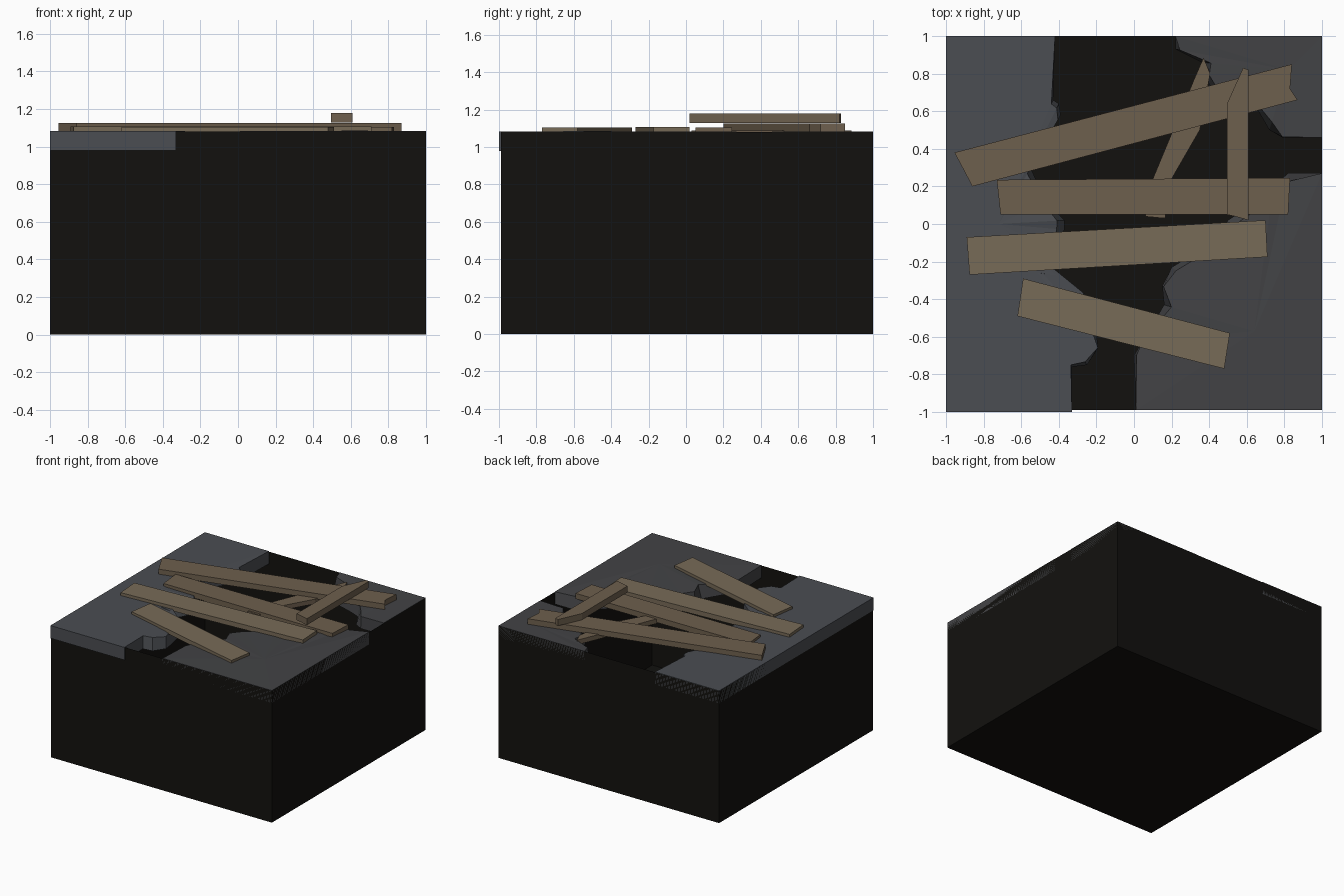
import bpy, bmesh, random
from mathutils import Vector

if "Cube" in bpy.data.objects:
    bpy.data.objects.remove(bpy.data.objects["Cube"])

random.seed(4)


def material(name, rgb):
    m = bpy.data.materials.new(name)
    m.diffuse_color = (*rgb, 1)
    m.use_nodes = True
    m.node_tree.nodes["Principled BSDF"].inputs["Base Color"].default_value = m.diffuse_color
    return m


DARK = material("pit_dark", (0.006, 0.0055, 0.0045))
STONE = material("stone_grey", (0.07, 0.075, 0.085))
STONE_DARK = material("stone_brown_grey", (0.055, 0.056, 0.06))
WOOD = material("wood", (0.185, 0.145, 0.095))
WOOD_DARK = material("wood_dark", (0.155, 0.115, 0.075))


def finish(name, bm, mat):
    bmesh.ops.recalc_face_normals(bm, faces=bm.faces)
    me = bpy.data.meshes.new(name)
    bm.to_mesh(me)
    bm.free()
    me.materials.append(mat)
    ob = bpy.data.objects.new(name, me)
    bpy.context.collection.objects.link(ob)
    return ob


def prism(name, outline, z0, z1, mat, peak=None, chip=0.0):
    """Closed slab; with a peak, the top is a fan of flat facets and inner rims are chipped."""
    bm = bmesh.new()
    low = [bm.verts.new((x, y, z0)) for x, y in outline]
    high = []
    for x, y in outline:
        p, z = Vector((x, y)), z1
        if chip and max(abs(x), abs(y)) < 0.98:
            p += (Vector(peak[:2]) - p).normalized() * random.uniform(0, chip)
            z -= random.uniform(0, 0.015)
        high.append(bm.verts.new((p.x, p.y, z)))
    n = len(outline)
    for i in range(n):
        j = (i + 1) % n
        bm.faces.new((low[i], low[j], high[j], high[i]))
    bm.faces.new(low[::-1])
    if peak:
        c = bm.verts.new(peak)
        for i in range(n):
            bm.faces.new((high[i], high[(i + 1) % n], c))
    else:
        bm.faces.new(high)
    return finish(name, bm, mat)


# Deep pit: box with floor and four walls, open at the top
bm = bmesh.new()
bmesh.ops.create_cube(bm, size=1)
for v in bm.verts:
    v.co = (v.co.x * 2, v.co.y * 1.99 + 0.005, (v.co.z + 0.5) * 1.08)
top = [f for f in bm.faces if f.calc_center_median().z > 1.07]
bmesh.ops.delete(bm, geom=top, context='FACES_ONLY')
finish("pit_walls", bm, DARK)

# Broken stone floor around the opening
prism("left_stone_floor",
      [(-1, -1), (-.33, -1), (-.33, -.76), (-.25, -.75), (-.19, -.66), (-.2, -.58),
       (-.24, -.39), (-.35, -.3), (-.54, -.26), (-.42, -.14), (-.37, -.03), (-.37, .02),
       (-.47, .12), (-.55, .3), (-.5, .47), (-.39, .58), (-.4, .64), (-.43, .66),
       (-.42, 1), (-1, 1)],
      0.98, 1.084, STONE, peak=(-.72, .0, 1.084), chip=0.05)
prism("right_stone_floor",
      [(.01, -.99), (1, -.99), (1, .27), (.82, .27), (.74, .2), (.62, .1), (.5, .02),
       (.42, -.1), (.2, -.23), (.15, -.33), (.16, -.43), (.04, -.63), (0, -.7)],
      0.98, 1.082, STONE_DARK, peak=(.64, -.57, 1.085), chip=0.05)
prism("back_stone_floor",
      [(.22, 1), (.22, .93), (.36, .86), (.38, .79), (.42, .7), (.55, .66), (.65, .62),
       (.72, .5), (.79, .46), (1, .46), (1, 1)],
      0.98, 1.082, STONE_DARK, peak=(.82, .82, 1.08), chip=0.05)

# Planks laid over the opening
planks = {
    "long_diagonal_plank": ([(-.955, .38), (-.86, .2), (.87, .66), (.83, .72), (.84, .85)], 1.08, 1.125, WOOD_DARK),
    "middle_plank": ([(-.73, .235), (-.71, .05), (.82, .05), (.83, .245)], 1.06, 1.105, WOOD_DARK),
    "front_middle_plank": ([(-.89, -.07), (-.875, -.27), (.71, -.175), (.7, .02)], 1.068, 1.108, WOOD),
    "front_plank": ([(-.59, -.29), (-.62, -.49), (.48, -.77), (.51, -.58)], 1.068, 1.105, WOOD),
    "top_splintered_plank": ([(.495, .64), (.495, .05), (.54, .04), (.61, .02), (.61, .82), (.58, .83)], 1.128, 1.18, WOOD_DARK),
    "lower_splintered_plank": ([(.37, .885), (.32, .77), (.1, .24), (.06, .04), (.165, .03),
                                (.2, .24), (.35, .5), (.405, .8)], 1.05, 1.088, WOOD_DARK),
}
for name, (outline, z0, z1, mat) in planks.items():
    prism(name, outline, z0, z1, mat)
